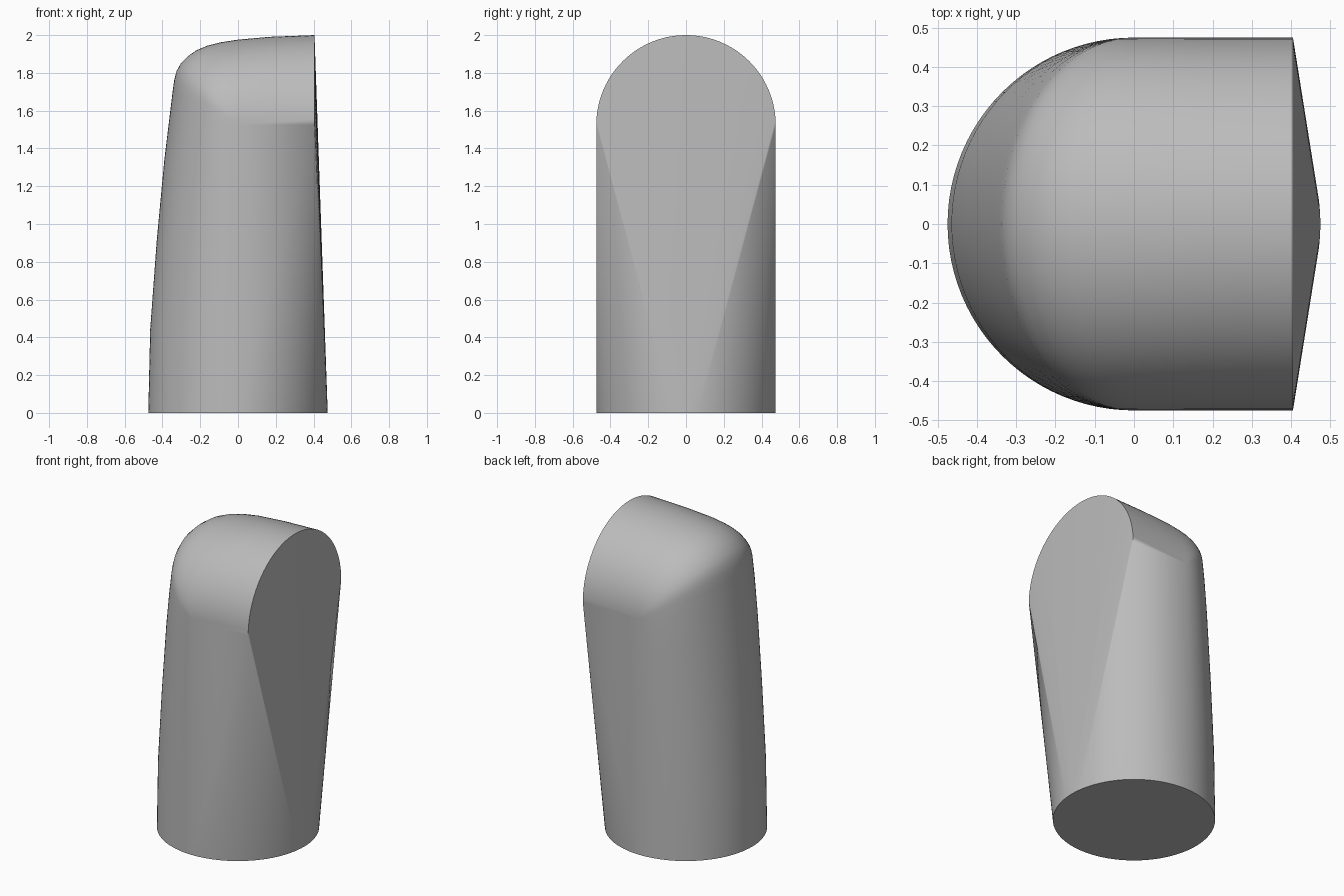
import bpy, bmesh, math

cube = bpy.data.objects.get("Cube")
if cube:
    bpy.data.objects.remove(cube)

R = 0.475        # base radius and half width
END = 0.405      # x of the arched flat end
SPRING = 1.525   # height where the arch begins
STEPS = 48

# Outline of the rounded back, from base to crown, in x and z
outline = [(-0.465, 0.44), (-0.43, 0.915), (-0.39, 1.34), (-0.362, 1.57),
           (-0.345, 1.71), (-0.337, 1.765), (-0.325, 1.81), (-0.303, 1.85),
           (-0.267, 1.887), (-0.22, 1.92), (-0.16, 1.945), (-0.09, 1.962),
           (0, 1.976), (0.17, 1.991), (END, 2.0)]

bm = bmesh.new()

# Round base
for i in range(STEPS * 2):
    a = math.pi * i / STEPS
    bm.verts.new((R * math.cos(a), R * math.sin(a), 0))

# Half rings sweep round the bend from the upright leg to the arched end
for x, z in outline:
    px, pz = max(x, 0), min(z, SPRING)
    for i in range(STEPS + 1):
        a = math.pi * (i / STEPS - 0.5)
        c = math.cos(a)
        bm.verts.new((px + c * (x - px), R * math.sin(a), pz + c * (z - pz)))

# Skin the sections with one convex surface
bmesh.ops.remove_doubles(bm, verts=bm.verts[:], dist=0.0005)
hull = bmesh.ops.convex_hull(bm, input=bm.verts[:])
spare = {v for key in ("geom_interior", "geom_unused") for v in hull[key]
         if isinstance(v, bmesh.types.BMVert)}
bmesh.ops.delete(bm, geom=list(spare), context='VERTS')
bmesh.ops.dissolve_limit(bm, angle_limit=0.0005, verts=bm.verts[:], edges=bm.edges[:])
bmesh.ops.recalc_face_normals(bm, faces=bm.faces[:])

mesh = bpy.data.meshes.new("rounded_body")
bm.to_mesh(mesh)
bm.free()
body = bpy.data.objects.new("rounded_body", mesh)
bpy.context.collection.objects.link(body)

# Plain grey surface
grey = bpy.data.materials.new("plain_grey")
grey.use_nodes = True
colour = (0.5, 0.5, 0.5, 1)
grey.diffuse_color = colour
grey.node_tree.nodes["Principled BSDF"].inputs["Base Color"].default_value = colour
mesh.materials.append(grey)

bpy.ops.object.select_all(action='DESELECT')
body.select_set(True)
bpy.context.view_layer.objects.active = body
bpy.ops.object.shade_smooth_by_angle(angle=math.radians(30))
